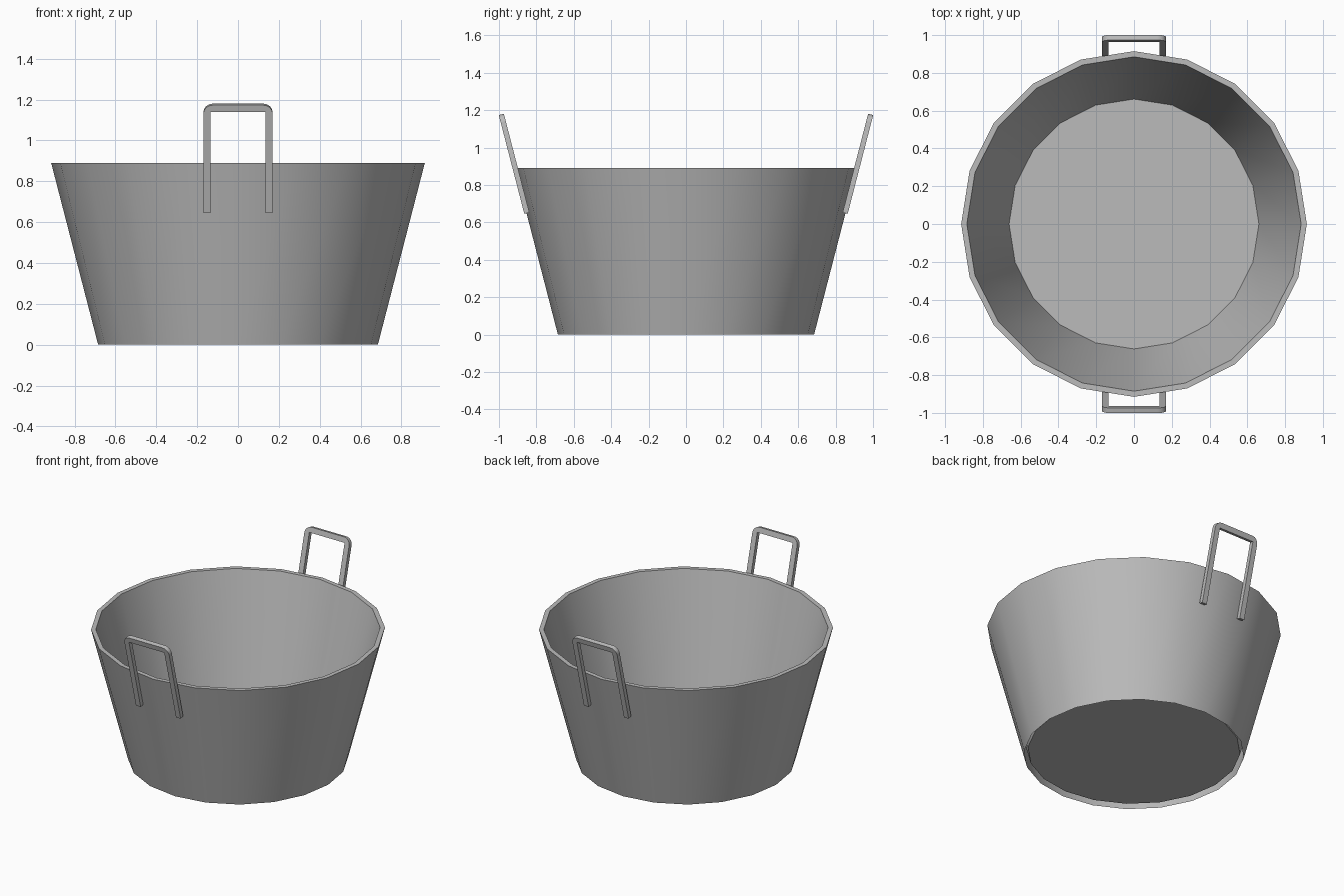
import bpy
import bmesh
import math
from mathutils import Matrix, Vector

cube = bpy.data.objects.get("Cube")
if cube:
    bpy.data.objects.remove(cube, do_unlink=True)

SIDES = 20
HEIGHT = 0.89
BASE_R, TOP_R = 0.685, 0.915
WALL = 0.03
FLOOR_Z = 0.025
TILT = math.atan((TOP_R - BASE_R) / HEIGHT)

metal = bpy.data.materials.new("grey metal")
metal.use_nodes = True
colour = (0.5, 0.5, 0.5, 1)
metal.diffuse_color = colour
metal.node_tree.nodes["Principled BSDF"].inputs["Base Color"].default_value = colour


def add_object(name, bm):
    mesh = bpy.data.meshes.new(name)
    bm.to_mesh(mesh)
    bm.free()
    mesh.materials.append(metal)
    obj = bpy.data.objects.new(name, mesh)
    bpy.context.collection.objects.link(obj)
    bpy.ops.object.select_all(action="DESELECT")
    obj.select_set(True)
    bpy.context.view_layer.objects.active = obj
    bpy.ops.object.shade_smooth_by_angle(angle=math.radians(30))
    return obj


# Tub: outer wall, rim, inner wall and a floor raised inside the base edge
def make_tub():
    bm = bmesh.new()
    floor_r = TOP_R - WALL - (HEIGHT - FLOOR_Z) * math.tan(TILT)
    profile = [(BASE_R, 0), (TOP_R, HEIGHT), (TOP_R - WALL, HEIGHT), (floor_r, FLOOR_Z)]
    rings = []
    for r, z in profile:
        angles = [2 * math.pi * i / SIDES for i in range(SIDES)]
        rings.append([bm.verts.new((r * math.cos(a), r * math.sin(a), z)) for a in angles])
    for low, high in zip(rings, rings[1:]):
        for i in range(SIDES):
            j = (i + 1) % SIDES
            bm.faces.new((low[i], low[j], high[j], high[i]))
    bm.faces.new(rings[-1])
    add_object("tub", bm)


# Handle: flat bar bent into an arch with rounded outer corners, leaning with the wall
def make_handle(name, turn):
    half, bar, length, depth, bend = 0.17, 0.036, 0.545, 0.028, 0.045
    right = [(half - bar, 0), (half, 0)]
    for i in range(5):
        a = math.pi / 2 * i / 4
        right.append((half - bend + bend * math.cos(a), length - bend + bend * math.sin(a)))
    left = [(-x, z) for x, z in reversed(right)]
    inner = [(bar - half, length - bar), (half - bar, length - bar)]
    bm = bmesh.new()
    face = bm.faces.new([bm.verts.new((x, -depth / 2, z)) for x, z in right + left + inner])
    result = bmesh.ops.extrude_face_region(bm, geom=[face])
    verts = [v for v in result["geom"] if isinstance(v, bmesh.types.BMVert)]
    bmesh.ops.translate(bm, verts=verts, vec=Vector((0, depth, 0)))
    bmesh.ops.recalc_face_normals(bm, faces=bm.faces)
    place = (Matrix.Rotation(turn, 4, "Z")
             @ Matrix.Translation((0, -0.851, 0.649))
             @ Matrix.Rotation(TILT, 4, "X"))
    bmesh.ops.transform(bm, matrix=place, verts=bm.verts)
    add_object(name, bm)


make_tub()
make_handle("front_handle", 0)
make_handle("back_handle", math.pi)
